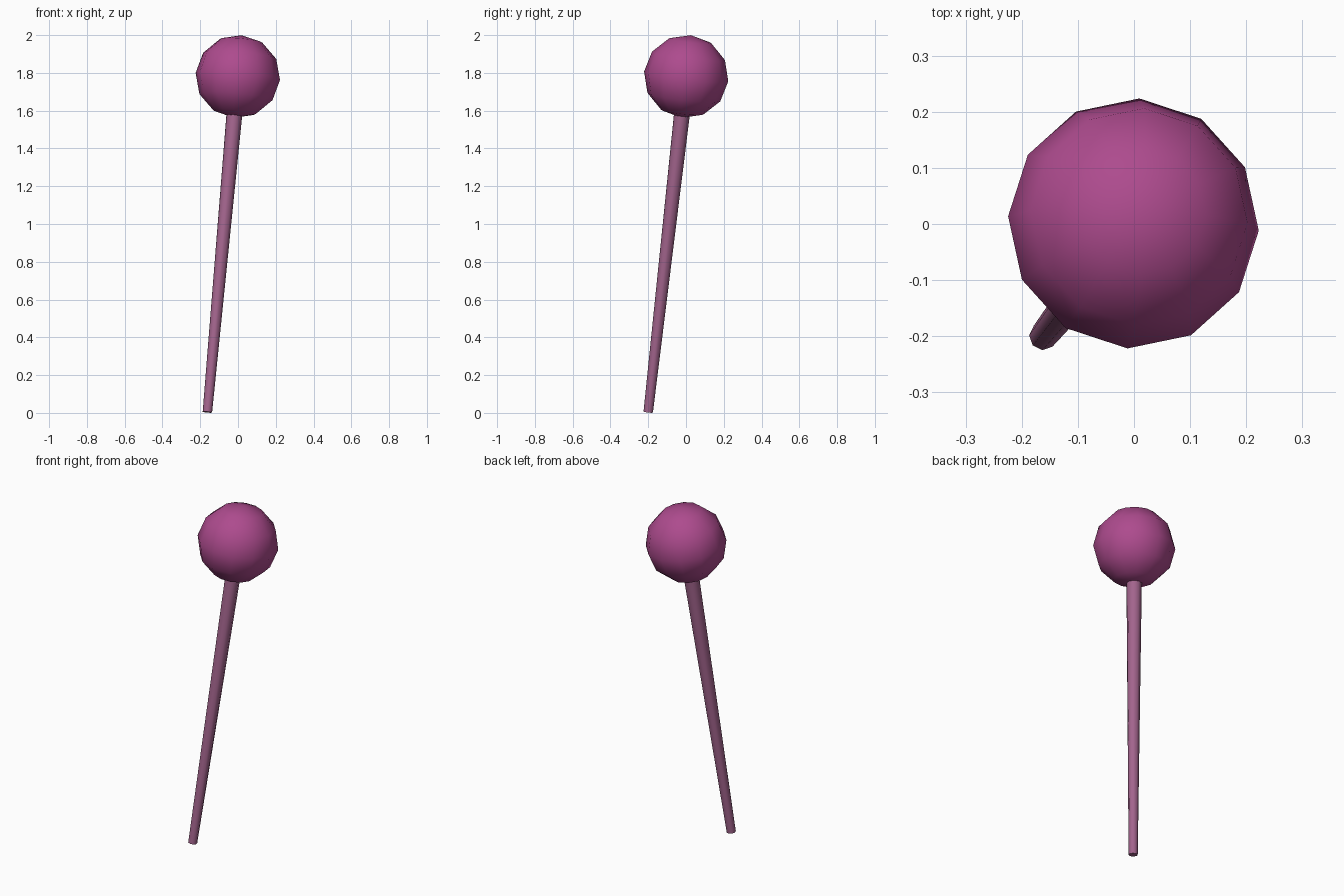
import bpy
import math
from mathutils import Vector, Quaternion

if "Cube" in bpy.data.objects:
    bpy.data.objects.remove(bpy.data.objects["Cube"])

# Shared leaning axis of the pin
bottom = Vector((-0.162, -0.20, 0.004))
centre = Vector((-0.001, 0.001, 1.781))
axis = (centre - bottom).normalized()
lean = Vector((0, 0, 1)).rotation_difference(axis) @ Quaternion((0, 0, 1), math.radians(-3))


def finish(name, colour):
    ob = bpy.context.object
    ob.name = name
    mat = bpy.data.materials.new(name + "_colour")
    mat.diffuse_color = (*colour, 1)
    mat.use_nodes = True
    mat.node_tree.nodes["Principled BSDF"].inputs["Base Color"].default_value = mat.diffuse_color
    ob.data.materials.append(mat)
    ob.rotation_mode = 'QUATERNION'
    ob.rotation_quaternion = lean
    return ob


# Tapered shaft, running up into the head
top = bottom + axis * 1.64
bpy.ops.mesh.primitive_cone_add(vertices=8, radius1=0.025, radius2=0.0425,
                                depth=1.64, location=(bottom + top) / 2)
finish("shaft", (0.37, 0.13, 0.27))
bpy.ops.object.shade_smooth_by_angle(angle=math.radians(50))

# Low-poly round head
bpy.ops.mesh.primitive_uv_sphere_add(segments=12, ring_count=6, radius=0.2245, location=centre)
head = finish("head", (0.42, 0.07, 0.27))
head.scale = (1, 1, 0.983)
bpy.ops.object.shade_smooth_by_angle(angle=math.radians(50))
